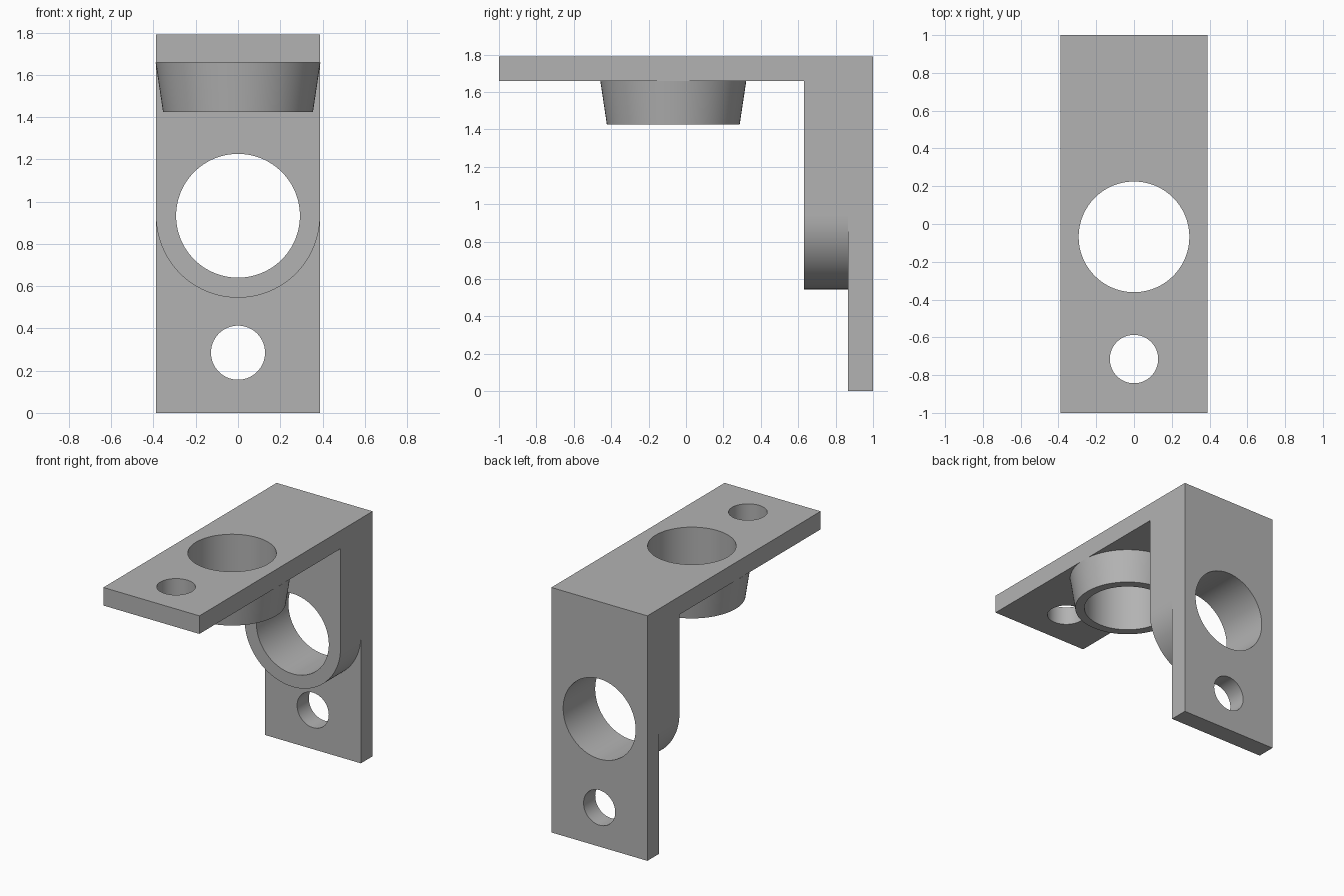
import bpy, bmesh, math
from mathutils import Matrix

cube = bpy.data.objects.get("Cube")
if cube:
    bpy.data.objects.remove(cube, do_unlink=True)

HALF_W = 0.388                  # half the strip width
TOP, UNDER = 1.79, 1.658        # top plate faces
LEG_FRONT, PAD_FRONT = 0.865, 0.63
BORE, SCREW = 0.293, 0.128      # hole radii
BORE_Y, SCREW_Y = -0.068, -0.715
BORE_Z, SCREW_Z = 0.933, 0.285
SEG = 96

grey = bpy.data.materials.new("steel grey")
grey.use_nodes = True
colour = (0.45, 0.45, 0.45, 1)
grey.diffuse_color = colour
grey.node_tree.nodes["Principled BSDF"].inputs["Base Color"].default_value = colour


def finish(name, bm):
    bmesh.ops.recalc_face_normals(bm, faces=bm.faces)
    mesh = bpy.data.meshes.new(name)
    bm.to_mesh(mesh)
    bm.free()
    obj = bpy.data.objects.new(name, mesh)
    bpy.context.collection.objects.link(obj)
    mesh.materials.append(grey)
    return obj


def prism(name, outline, sweep):
    """Extrude a closed outline of 3D points along a vector."""
    bm = bmesh.new()
    face = bm.faces.new([bm.verts.new(p) for p in outline])
    new = bmesh.ops.extrude_face_region(bm, geom=[face])["geom"]
    verts = [v for v in new if isinstance(v, bmesh.types.BMVert)]
    bmesh.ops.translate(bm, verts=verts, vec=sweep)
    return finish(name, bm)


def round_part(name, centre, r_low, r_high, depth, axis="Z"):
    bm = bmesh.new()
    turn = Matrix.Rotation(math.pi / 2, 4, "X") if axis == "Y" else Matrix()
    bmesh.ops.create_cone(bm, cap_ends=True, segments=SEG, radius1=r_low,
                          radius2=r_high, depth=depth,
                          matrix=Matrix.Translation(centre) @ turn)
    return finish(name, bm)


def combine(target, other, operation):
    mod = target.modifiers.new(other.name, "BOOLEAN")
    mod.object, mod.operation, mod.solver = other, operation, "EXACT"
    bpy.context.view_layer.objects.active = target
    bpy.ops.object.modifier_apply(modifier=mod.name)
    bpy.data.objects.remove(other, do_unlink=True)


# L-shaped strip: top plate and back leg
profile = [(-1, UNDER), (LEG_FRONT, UNDER), (LEG_FRONT, 0), (1, 0), (1, TOP), (-1, TOP)]
bracket = prism("angle_bracket", [(-HALF_W, y, z) for y, z in profile], (2 * HALF_W, 0, 0))

# Thick pad on the leg, rounded at the bottom
arc = [math.pi + math.pi * i / (SEG // 2) for i in range(SEG // 2 + 1)]
outline = [(HALF_W * math.cos(a), PAD_FRONT, BORE_Z + HALF_W * math.sin(a)) for a in arc]
outline += [(HALF_W, PAD_FRONT, UNDER), (-HALF_W, PAD_FRONT, UNDER)]
combine(bracket, prism("leg_pad", outline, (0, LEG_FRONT - PAD_FRONT, 0)), "UNION")

# Tapered boss under the top plate
boss_low = 1.425
boss = round_part("tapered_boss", (0, BORE_Y, (UNDER + boss_low) / 2), 0.355, 0.39, UNDER - boss_low)
combine(bracket, boss, "UNION")

# Bores and screw holes through plate and leg
for radius, y, z in ((BORE, BORE_Y, BORE_Z), (SCREW, SCREW_Y, SCREW_Z)):
    combine(bracket, round_part("plate_hole", (0, y, 1.6), radius, radius, 0.8), "DIFFERENCE")
    combine(bracket, round_part("leg_hole", (0, 0.8, z), radius, radius, 0.8, "Y"), "DIFFERENCE")

# Smooth the curved walls, keep the broad faces flat
bpy.context.view_layer.objects.active = bracket
bracket.select_set(True)
bpy.ops.object.shade_smooth_by_angle(angle=math.radians(30))
for face in bracket.data.polygons:
    if face.area > 0.05:
        face.use_smooth = False
